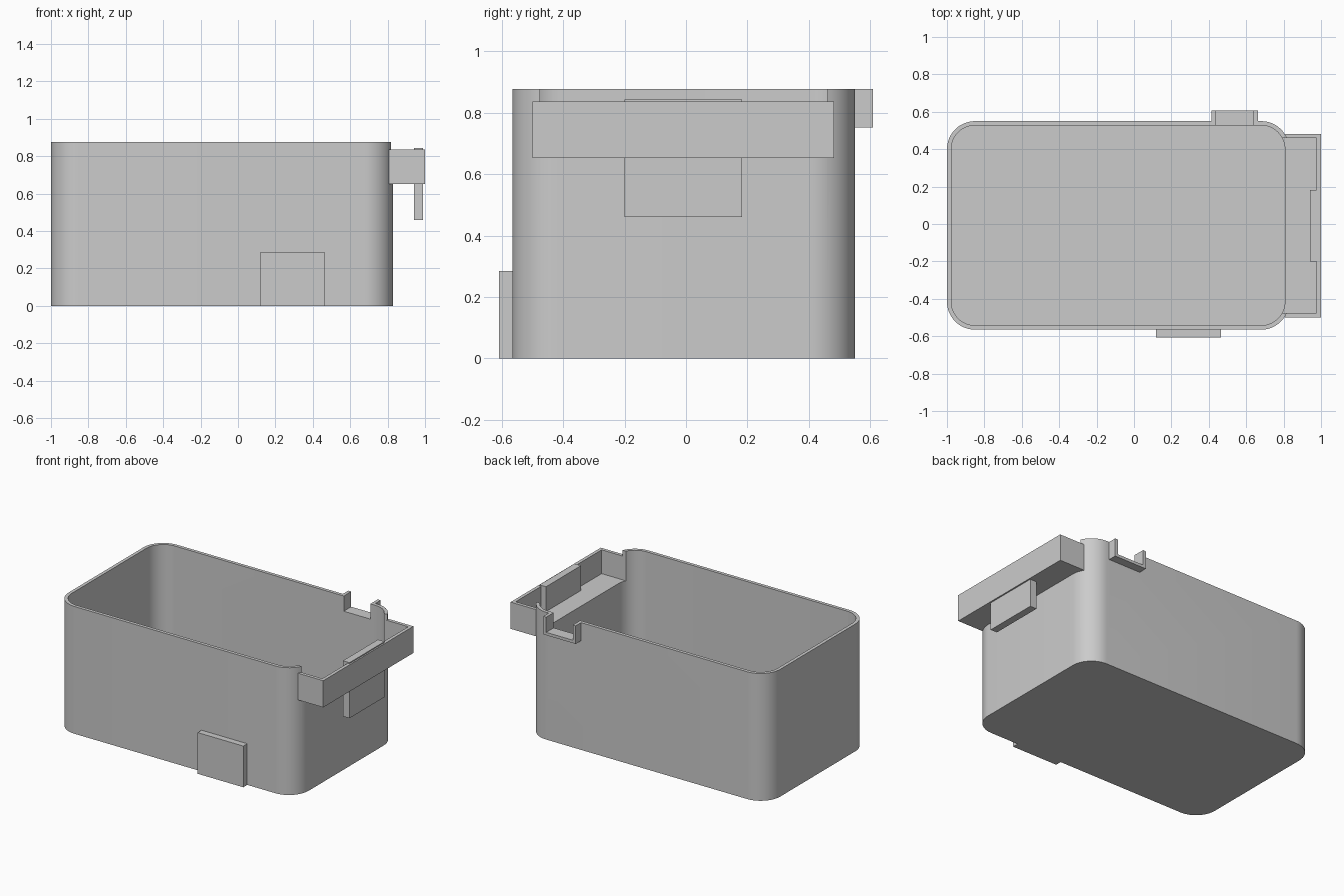
import bpy, bmesh, math
from mathutils import Vector

default = bpy.data.objects.get("Cube")
if default:
    bpy.data.objects.remove(default, do_unlink=True)

GREY = (0.6, 0.6, 0.6, 1.0)
grey = bpy.data.materials.new("plain grey")
grey.use_nodes = True
grey.diffuse_color = GREY
grey.node_tree.nodes["Principled BSDF"].inputs["Base Color"].default_value = GREY


def block(name, x, y, z, radius=0):
    """Box from (min, max) ranges; a radius rounds its upright corners."""
    bm = bmesh.new()
    bmesh.ops.create_cube(bm, size=1)
    for v in bm.verts:
        v.co = Vector([r[0] if c < 0 else r[1] for c, r in zip(v.co, (x, y, z))])
    if radius:
        upright = [e for e in bm.edges
                   if abs(e.verts[0].co.z - e.verts[1].co.z) > 0.01]
        bmesh.ops.bevel(bm, geom=upright, offset=radius, segments=12,
                        profile=0.5, affect='EDGES')
    mesh = bpy.data.meshes.new(name)
    bm.to_mesh(mesh)
    bm.free()
    mesh.materials.append(grey)
    obj = bpy.data.objects.new(name, mesh)
    bpy.context.collection.objects.link(obj)
    return obj


def cut(obj, *cutters):
    """Subtract the cutters from the object and discard them."""
    for cutter in cutters:
        cutter.hide_render = True
        mod = obj.modifiers.new("cut", 'BOOLEAN')
        mod.operation, mod.solver, mod.object = 'DIFFERENCE', 'EXACT', cutter
    graph = bpy.context.evaluated_depsgraph_get()
    mesh = bpy.data.meshes.new_from_object(obj.evaluated_get(graph))
    obj.modifiers.clear()
    obj.data = mesh
    for cutter in cutters:
        bpy.data.objects.remove(cutter, do_unlink=True)


# Open tub with rounded corners, a wide side opening and a narrow back slot
tub = block("tub", (-1, 0.83), (-0.565, 0.55), (0, 0.877), 0.15)
cut(tub,
    block("cavity", (-0.977, 0.807), (-0.542, 0.527), (0.022, 1), 0.127),
    block("side_opening", (0.75, 0.9), (-0.475, 0.46), (0.672, 1)),
    block("back_slot", (0.438, 0.642), (0.5, 0.6), (0.772, 1)))
bpy.ops.object.select_all(action='DESELECT')
tub.select_set(True)
bpy.context.view_layer.objects.active = tub
bpy.ops.object.shade_smooth_by_angle(angle=math.radians(30))

# Spill tray on the side, open at the top and towards the tub
tray = block("side_tray", (0.807, 1), (-0.5, 0.482), (0.652, 0.836))
cut(tray, block("tray_hollow", (0.7, 0.977), (-0.477, 0.459), (0.672, 1)))

# Hanging tab passing through the tray
block("tray_tab", (0.94, 0.99), (-0.2, 0.182), (0.46, 0.843))

# Back spout: floor with a cheek at each side
block("spout_floor", (0.415, 0.662), (0.53, 0.608), (0.752, 0.772))
for side, x in (("right", 0.415), ("left", 0.64)):
    block("spout_cheek_" + side, (x, x + 0.022), (0.53, 0.608), (0.772, 0.877))

# Raised pad low on the front
block("front_pad", (0.118, 0.466), (-0.608, -0.563), (0, 0.284))
